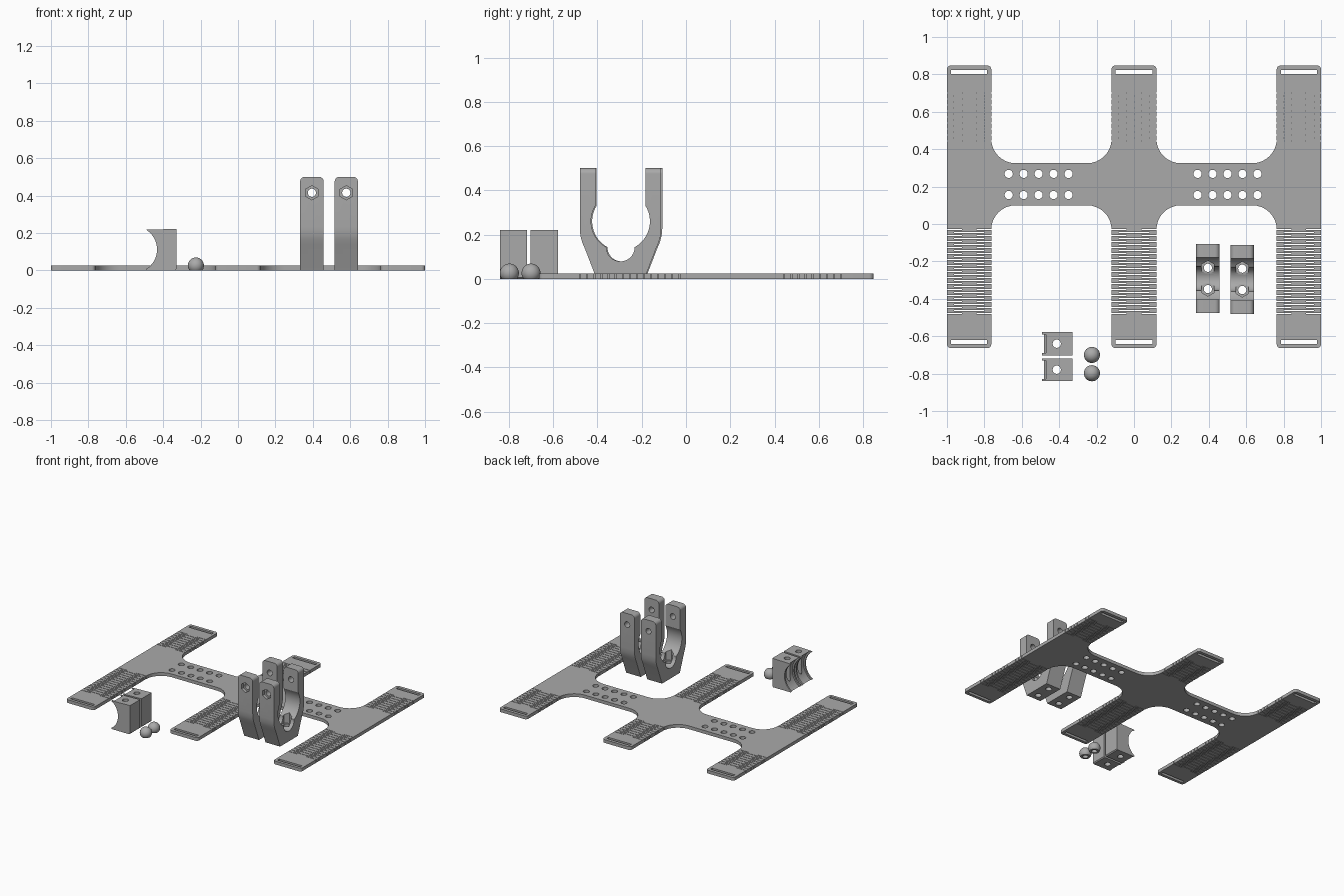
import bpy, bmesh, math
from mathutils import Vector, Matrix

if "Cube" in bpy.data.objects:
    bpy.data.objects.remove(bpy.data.objects["Cube"])

grey = bpy.data.materials.new("plastic_grey")
grey.diffuse_color = (0.40, 0.40, 0.40, 1)
grey.use_nodes = True
grey.node_tree.nodes["Principled BSDF"].inputs["Base Color"].default_value = grey.diffuse_color


def finish(bm, name, mat=grey):
    bmesh.ops.recalc_face_normals(bm, faces=bm.faces)
    me = bpy.data.meshes.new(name)
    bm.to_mesh(me)
    bm.free()
    ob = bpy.data.objects.new(name, me)
    bpy.context.collection.objects.link(ob)
    me.materials.append(mat)
    return ob


def rounded(corners, steps=8):
    """Polygon with each (x, y, radius) right-angle corner replaced by an arc."""
    out = []
    for i, (x, y, r) in enumerate(corners):
        p = Vector((x, y))
        a = (Vector(corners[i - 1][:2]) - p).normalized() * r
        b = (Vector(corners[(i + 1) % len(corners)][:2]) - p).normalized() * r
        for k in range(steps + 1):
            t = k / steps * math.pi / 2
            out.append(p + a * (1 - math.sin(t)) + b * (1 - math.cos(t)))
    return out


def arc(cx, cy, r, a0, a1, n):
    return [(cx + r * math.cos(math.radians(a0 + (a1 - a0) * i / n)),
             cy + r * math.sin(math.radians(a0 + (a1 - a0) * i / n))) for i in range(n + 1)]


def prism(bm, pts, lo, hi, axis="z"):
    """Extrude a 2D outline from lo to hi along an axis."""
    place = {"z": lambda u, v, w: (u, v, w), "x": lambda u, v, w: (w, u, v),
             "y": lambda u, v, w: (u, w, v)}[axis]
    rings = [[bm.verts.new(place(p[0], p[1], w)) for p in pts] for w in (lo, hi)]
    bm.faces.new(rings[0])
    bm.faces.new(rings[1])
    for i in range(len(pts)):
        j = (i + 1) % len(pts)
        bm.faces.new((rings[0][i], rings[0][j], rings[1][j], rings[1][i]))


def ngon(cx, cy, r, n, turn=0):
    return arc(cx, cy, r, turn, turn + 360, n)[:-1]


def box(x0, x1, y0, y1):
    return [(x0, y0), (x1, y0), (x1, y1), (x0, y1)]


def cut(ob, bm, op="DIFFERENCE"):
    tool = finish(bm, "cutter")
    mod = ob.modifiers.new("cut", "BOOLEAN")
    mod.operation, mod.solver, mod.object = op, "EXACT", tool
    bpy.context.view_layer.objects.active = ob
    bpy.ops.object.modifier_apply(modifier="cut")
    bpy.data.objects.remove(tool)


def smooth(ob):
    bpy.ops.object.select_all(action="DESELECT")
    ob.select_set(True)
    bpy.context.view_layer.objects.active = ob
    bpy.ops.object.shade_smooth_by_angle(angle=math.radians(25))


# Base plate: three straps joined by a filleted crossbar
T, F, C = 0.025, 0.13, 0.02
half = [(0.12, -0.663, C), (0.12, 0.10, F), (0.763, 0.10, F), (0.763, -0.663, C), (1, -0.663, C),
        (1, 0.847, C), (0.763, 0.847, C), (0.763, 0.325, F), (0.12, 0.325, F), (0.12, 0.847, C)]
bm = bmesh.new()
prism(bm, rounded(half + [(-x, y, r) for x, y, r in reversed(half)]), 0, T)
plate = finish(bm, "base_plate")

# Bolt holes, strap slots and flexible-hinge slits
bm = bmesh.new()
for side in (-0.51, 0.50):
    for i in range(-2, 3):
        for y in (0.155, 0.268):
            prism(bm, ngon(side + i * 0.08, y, 0.022, 24), -0.1, 0.1)
S = 0.002
for x0, x1 in ((-1, -0.763), (-0.12, 0.12), (0.763, 1)):
    for y in (-0.63, 0.812):
        prism(bm, box(x0 + 0.022, x1 - 0.022, y - 0.011, y + 0.011), -0.1, 0.1)
    for top, rows in ((0.70, 9), (-0.03, 15)):
        for k in range(rows):
            y = top - 0.032 * k
            prism(bm, box(x0 - 0.01, x0 + 0.08, y - S, y + S), -0.1, 0.1)
            prism(bm, box(x1 - 0.08, x1 + 0.01, y - S, y + S), -0.1, 0.1)
            if k < rows - 1:
                prism(bm, box(x0 + 0.037, x1 - 0.037, y - 0.016 - S, y - 0.016 + S), -0.1, 0.1)
cut(plate, bm)
smooth(plate)


# Tube clamps: forked profile with a round bore and a small lower channel
def clamp(name, x0, x1, yc):
    xc, R, zc = (x0 + x1) / 2, 0.133, 0.26
    outer = [(0.108, 0), (0.160, 0.135), (0.173, 0.165), (0.181, 0.195), (0.184, 0.23), (0.184, 0.5), (0.1125, 0.5)]
    neck = math.degrees(math.acos(0.1125 / R))
    right = outer + arc(0, zc, R, neck, -61, 20) + arc(0, 0.143, 0.064, 0, -90, 10)
    pts = right + [(-u, v) for u, v in reversed(right[:-1])]
    bm = bmesh.new()
    prism(bm, [(u + yc, v) for u, v in pts], x0, x1, "x")
    ob = finish(bm, name)
    # Rounded leg tops
    bm = bmesh.new()
    prism(bm, rounded([(x0, -0.1, 0.01), (x1, -0.1, 0.01), (x1, 0.5, 0.025), (x0, 0.5, 0.025)]), -1, 1, "y")
    cut(ob, bm, "INTERSECT")
    # Cross bolt and two base bolts
    bm = bmesh.new()
    prism(bm, ngon(xc, 0.415, 0.022, 24), yc - 0.3, yc + 0.3, "y")
    for s in (-0.057, 0.057):
        prism(bm, ngon(xc, yc + s, 0.022, 24), -0.1, 0.2)
    cut(ob, bm)
    # Hexagonal nut pockets
    bm = bmesh.new()
    prism(bm, ngon(xc, 0.415, 0.038, 6, 30), yc - 0.3, yc - 0.16, "y")
    for s in (-0.057, 0.057):
        prism(bm, ngon(xc, yc + s, 0.038, 6, 30), 0.085, 0.22)
    cut(ob, bm)
    smooth(ob)


clamp("tube_clamp_left", 0.332, 0.458, -0.291)
clamp("tube_clamp_right", 0.517, 0.641, -0.296)

# Saddle blocks: concave face with a recessed groove between two lips
for name, y0, y1 in (("saddle_block_front", -0.84, -0.718), ("saddle_block_back", -0.702, -0.578)):
    bm = bmesh.new()
    prism(bm, [(-0.33, 0.007), (-0.33, 0.222)] + arc(-0.557, 0.112, 0.124, 58, -58, 24) + [(-0.485, 0), (-0.337, 0)],
          y0, y1, "y")
    ob = finish(bm, name)
    bm = bmesh.new()
    prism(bm, ngon(-0.557, 0.112, 0.136, 64), y0 + 0.012, y1 - 0.012, "y")
    cut(ob, bm)
    bm = bmesh.new()
    prism(bm, ngon(-0.413, (y0 + y1) / 2, 0.022, 24), -0.1, 0.4)
    cut(ob, bm)
    smooth(ob)

# Ball knobs: flat-bottomed spheres with a bolt socket
for name, y in (("ball_knob_front", -0.798), ("ball_knob_back", -0.70)):
    bm = bmesh.new()
    bmesh.ops.create_uvsphere(bm, u_segments=32, v_segments=20, radius=0.043,
                              matrix=Matrix.Translation((-0.225, y, 0.026)))
    cutp = bmesh.ops.bisect_plane(bm, geom=bm.verts[:] + bm.edges[:] + bm.faces[:], plane_co=(0, 0, 0),
                                  plane_no=(0, 0, -1), clear_outer=True)
    bmesh.ops.holes_fill(bm, edges=[e for e in bm.edges if e.is_boundary])
    ob = finish(bm, name)
    bm = bmesh.new()
    prism(bm, ngon(-0.225, y, 0.02, 24), -0.1, 0.035)
    cut(ob, bm)
    smooth(ob)
